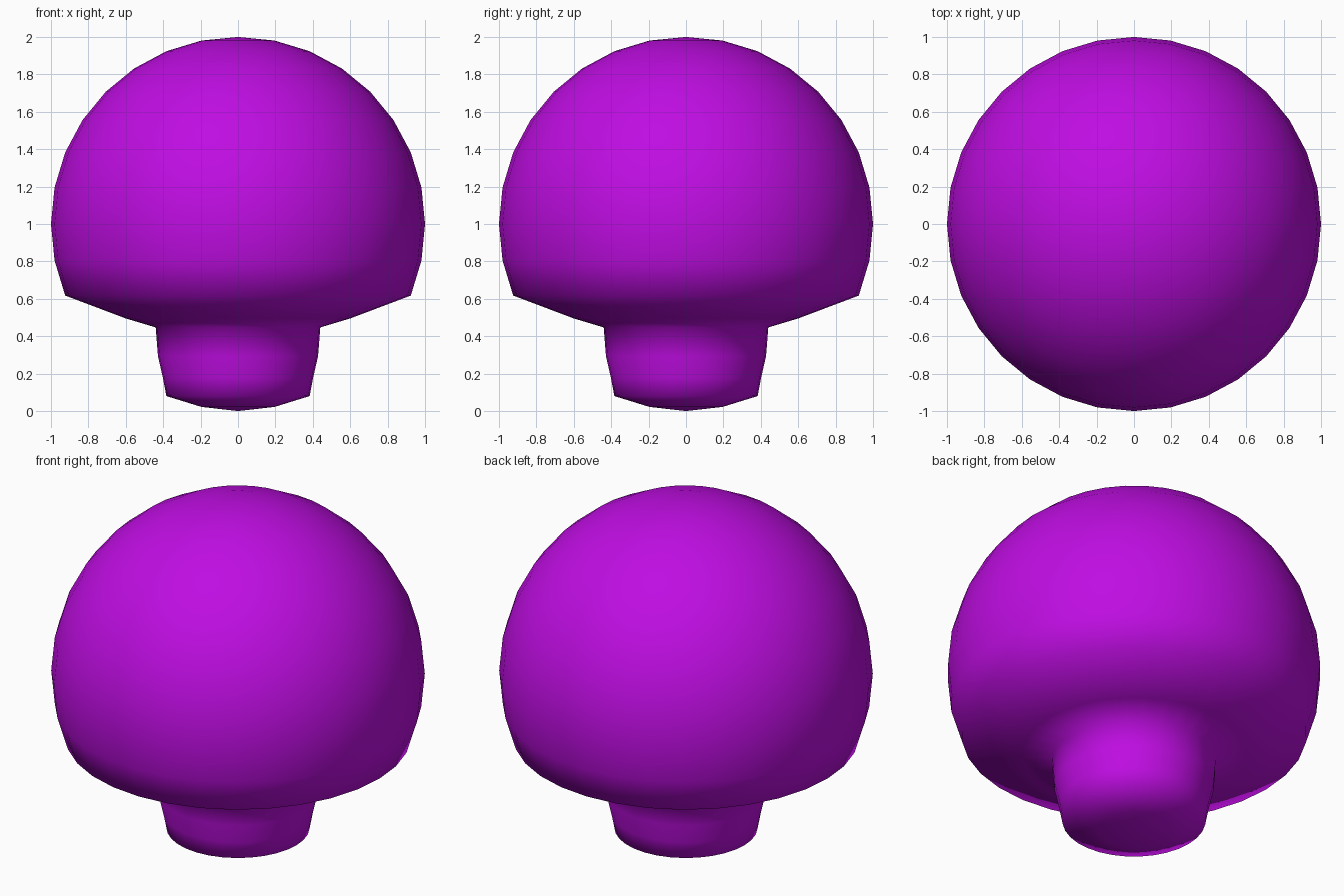
import bpy, bmesh, math

if "Cube" in bpy.data.objects:
    bpy.data.objects.remove(bpy.data.objects["Cube"])

SEGMENTS = 32
STEP = math.pi / 16

# Profile from crown to foot: domed cap, sloped underside, tapered stem, rounded foot
profile = [(math.sin(i * STEP), 1 + math.cos(i * STEP)) for i in range(1, 11)]
profile += [(0.60, 0.495), (0.44, 0.447), (0.428, 0.293), (0.402, 0.18),
            (0.383, 0.08), (0.195, 0.022)]

bm = bmesh.new()
rings = []
for r, z in profile:
    ring = []
    for k in range(SEGMENTS):
        a = 2 * math.pi * k / SEGMENTS
        ring.append(bm.verts.new((r * math.cos(a), r * math.sin(a), z)))
    rings.append(ring)
top = bm.verts.new((0, 0, 2))
bottom = bm.verts.new((0, 0, 0))

# Skin the rings and close both poles
for k in range(SEGMENTS):
    n = (k + 1) % SEGMENTS
    bm.faces.new((top, rings[0][k], rings[0][n]))
    for a, b in zip(rings, rings[1:]):
        bm.faces.new((a[k], b[k], b[n], a[n]))
    bm.faces.new((bottom, rings[-1][n], rings[-1][k]))
bmesh.ops.recalc_face_normals(bm, faces=bm.faces)
for f in bm.faces:
    f.smooth = True

mesh = bpy.data.meshes.new("mushroom")
bm.to_mesh(mesh)
bm.free()
mushroom = bpy.data.objects.new("mushroom", mesh)
bpy.context.collection.objects.link(mushroom)

# Purple material
purple = bpy.data.materials.new("purple")
purple.diffuse_color = (0.52, 0.004, 0.76, 1)
purple.use_nodes = True
purple.node_tree.nodes["Principled BSDF"].inputs["Base Color"].default_value = purple.diffuse_color
mesh.materials.append(purple)
